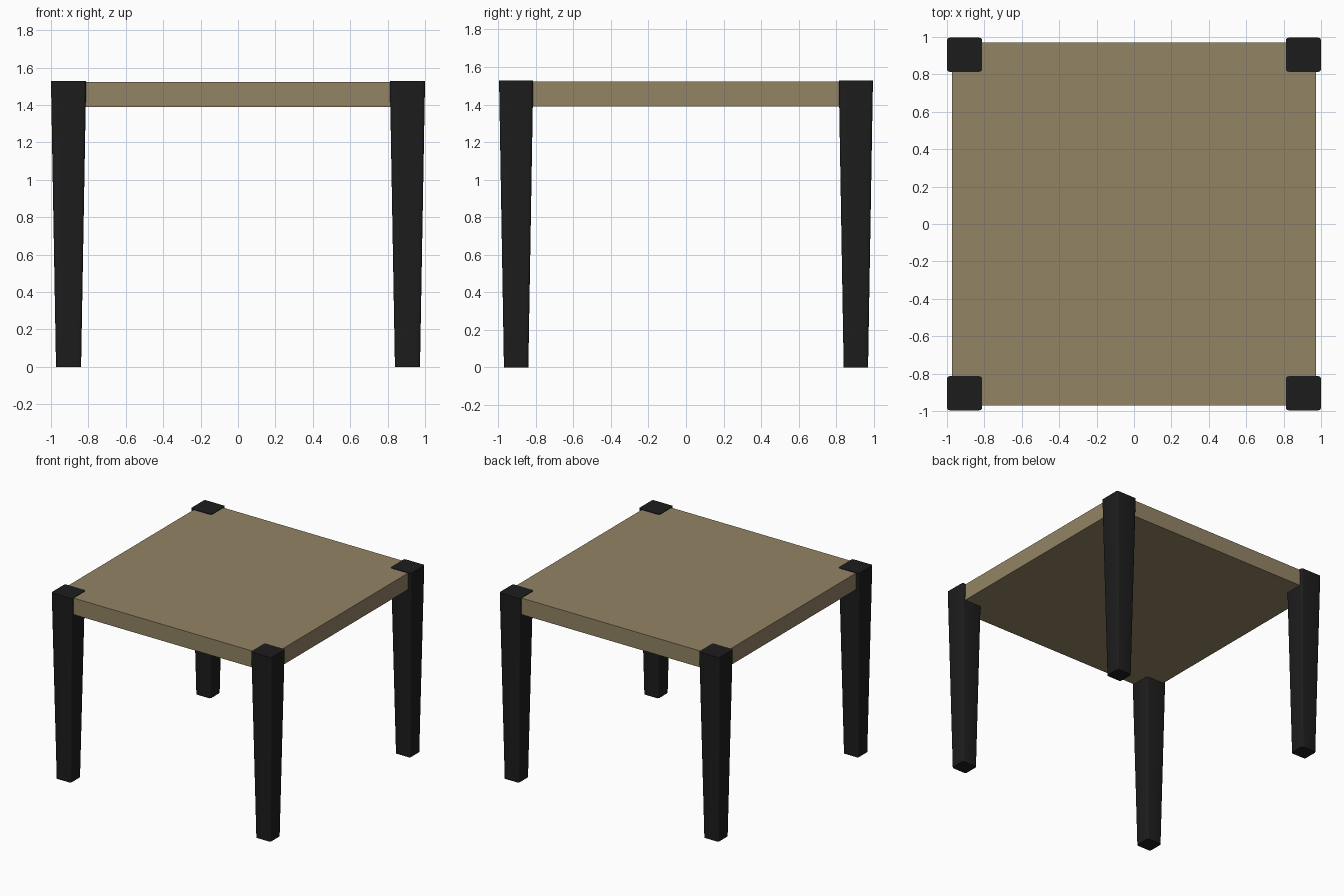
import bpy, bmesh, math

if "Cube" in bpy.data.objects:
    bpy.data.objects.remove(bpy.data.objects["Cube"])


def material(name, color):
    m = bpy.data.materials.new(name)
    m.diffuse_color = color
    m.use_nodes = True
    m.node_tree.nodes["Principled BSDF"].inputs["Base Color"].default_value = m.diffuse_color
    return m


def make_object(name, bm, mat):
    bmesh.ops.recalc_face_normals(bm, faces=bm.faces[:])
    me = bpy.data.meshes.new(name)
    bm.to_mesh(me)
    bm.free()
    ob = bpy.data.objects.new(name, me)
    bpy.context.collection.objects.link(ob)
    me.materials.append(mat)
    return ob


def rounded_ring(bm, cx, cy, z, hx, hy, r, steps=3):
    # horizontal rounded-rectangle loop of vertices
    ring = []
    for q, (sx, sy) in enumerate([(1, 1), (-1, 1), (-1, -1), (1, -1)]):
        for i in range(steps + 1):
            a = math.pi / 2 * (q + i / steps)
            ring.append(bm.verts.new((cx + sx * (hx - r) + r * math.cos(a),
                                      cy + sy * (hy - r) + r * math.sin(a), z)))
    return ring


black = material("black_paint", (0.012, 0.012, 0.012, 1))
tan = material("tan_top", (0.29, 0.23, 0.13, 1))

# Table slab
bm = bmesh.new()
bmesh.ops.create_cube(bm, size=1)
bmesh.ops.scale(bm, vec=(1.944, 1.942, 0.135), verts=bm.verts)
bmesh.ops.translate(bm, vec=(0, 0, 1.456), verts=bm.verts)
make_object("table_top", bm, tan)

# Four tapered legs with softened vertical edges
for side, sx in (("left", -1), ("right", 1)):
    for end, sy in (("front", -1), ("back", 1)):
        bm = bmesh.new()
        cx, cy = sx * 0.906, sy * 0.905
        low = rounded_ring(bm, cx, cy, 0, 0.067, 0.065, 0.014)
        high = rounded_ring(bm, cx, cy, 1.528, 0.094, 0.091, 0.014)
        n = len(low)
        for i in range(n):
            j = (i + 1) % n
            bm.faces.new((low[i], low[j], high[j], high[i]))
        bm.faces.new(low[::-1])
        bm.faces.new(high)
        leg = make_object(f"{end}_{side}_leg", bm, black)
        bpy.ops.object.select_all(action='DESELECT')
        leg.select_set(True)
        bpy.context.view_layer.objects.active = leg
        bpy.ops.object.shade_smooth_by_angle(angle=math.radians(40))
